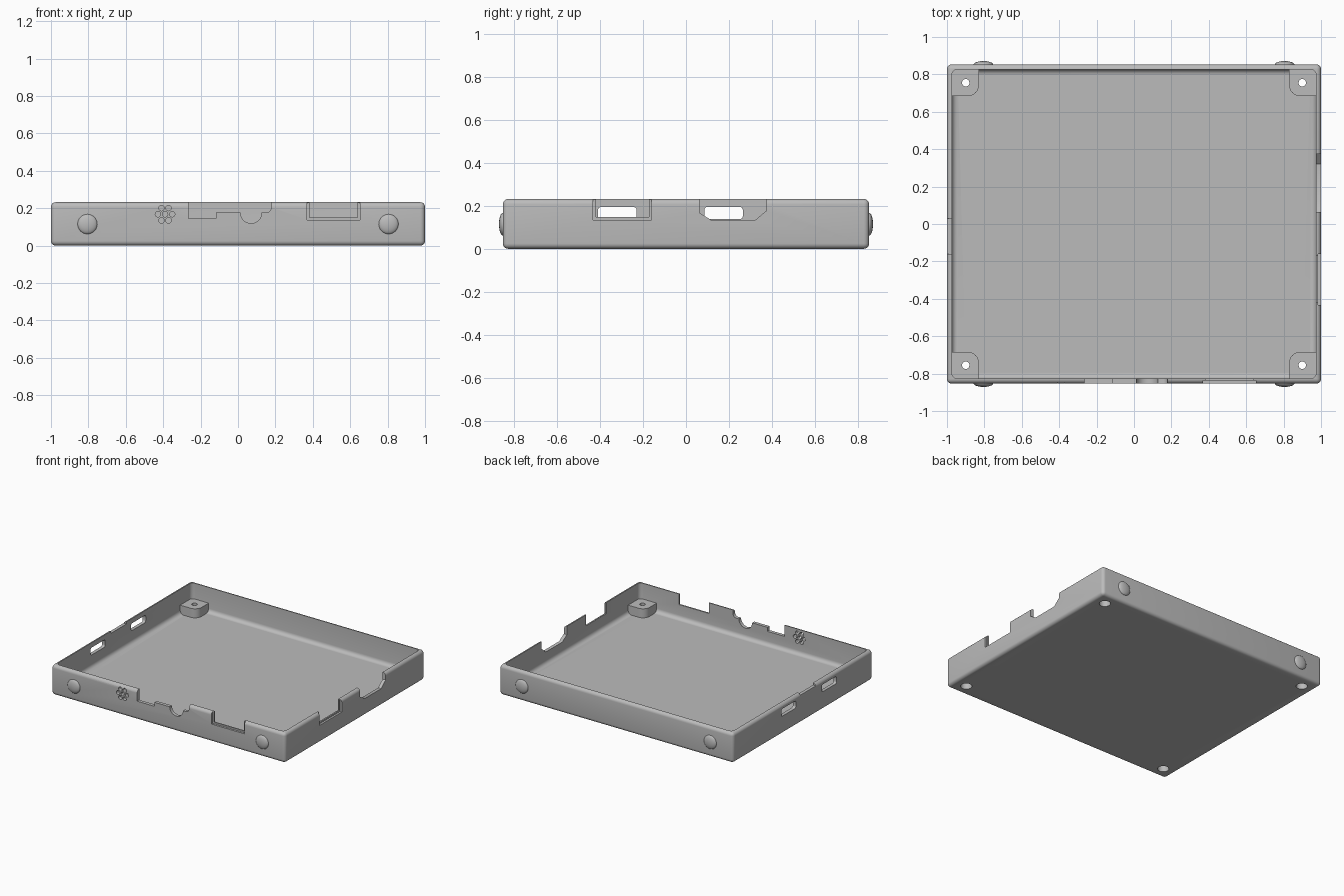
import bpy, bmesh
from math import pi, sin, cos

old = bpy.data.objects.get("Cube")
if old:
    bpy.data.objects.remove(old, do_unlink=True)

grey = bpy.data.materials.new("plain_grey")
grey.use_nodes = True
grey.diffuse_color = (0.5, 0.5, 0.5, 1)
grey.node_tree.nodes["Principled BSDF"].inputs["Base Color"].default_value = (0.5, 0.5, 0.5, 1)

TOP, WX, WY = 0.232, 1.0, 0.853
WALL, FLOOR = 0.026, 0.04


def finish(name, bm):
    bmesh.ops.recalc_face_normals(bm, faces=bm.faces)
    mesh = bpy.data.meshes.new(name)
    bm.to_mesh(mesh)
    bm.free()
    mesh.materials.append(grey)
    ob = bpy.data.objects.new(name, mesh)
    bpy.context.collection.objects.link(ob)
    return ob


def tray_block(name, hx, hy, z0, z1, radius):
    """Box with every edge rounded except those of the top face."""
    bm = bmesh.new()
    bmesh.ops.create_cube(bm, size=2)
    for v in bm.verts:
        v.co = (v.co.x * hx, v.co.y * hy, z1 if v.co.z > 0 else z0)
    edges = [e for e in bm.edges if min(v.co.z for v in e.verts) < z1]
    bmesh.ops.bevel(bm, geom=edges, offset=radius, segments=5, profile=0.5, affect='EDGES')
    return finish(name, bm)


def prism(name, outline, axis, a, b):
    """Extrude a 2D outline along an axis from a to b."""
    place = {'x': lambda u, v, w: (w, u, v),
             'y': lambda u, v, w: (u, w, v),
             'z': lambda u, v, w: (u, v, w)}[axis]
    bm = bmesh.new()
    rings = [[bm.verts.new(place(u, v, w)) for u, v in outline] for w in (a, b)]
    n = len(outline)
    for ring in rings:
        bm.faces.new(ring)
    for i in range(n):
        j = (i + 1) % n
        bm.faces.new((rings[0][i], rings[0][j], rings[1][j], rings[1][i]))
    return finish(name, bm)


def arc(cu, cv, r, start, end, n):
    return [(cu + r * cos(start + (end - start) * i / n),
             cv + r * sin(start + (end - start) * i / n)) for i in range(n + 1)]


def circle(cu, cv, r, n=20):
    return arc(cu, cv, r, 0, 2 * pi, n)[:-1]


def rounded(u0, u1, v0, v1, r):
    pts = []
    for k, (u, v) in enumerate([(u1 - r, v1 - r), (u0 + r, v1 - r),
                                (u0 + r, v0 + r), (u1 - r, v0 + r)]):
        pts += arc(u, v, r, k * pi / 2, (k + 1) * pi / 2, 4)
    return pts


def cut(ob, cutter, keep=False):
    mod = ob.modifiers.new("cut", 'BOOLEAN')
    mod.operation = 'DIFFERENCE'
    mod.solver = 'EXACT'
    mod.object = cutter
    bpy.context.view_layer.objects.active = ob
    bpy.ops.object.modifier_apply(modifier=mod.name)
    if not keep:
        bpy.data.objects.remove(cutter, do_unlink=True)


def smooth(ob):
    bpy.ops.object.select_all(action='DESELECT')
    ob.select_set(True)
    bpy.context.view_layer.objects.active = ob
    bpy.ops.object.shade_smooth_by_angle(angle=0.6)


# Open tray
tray = tray_block("tray", WX, WY, 0, TOP, 0.025)
cut(tray, tray_block("cavity", WX - WALL, WY - WALL, FLOOR, 0.5, 0.03))

HIGH = 0.3  # cutters for open notches reach above the rim


def side_cut(outline, axis, sign, inner=0.8, outer=1.1):
    cut(tray, prism("side_cutter", outline, axis, sign * inner, sign * outer))


# Front: port notch with a round dip
port = [(-0.265, HIGH), (-0.265, 0.145), (-0.117, 0.145), (-0.117, 0.176)]
port += arc(0.07, 0.176, 0.057, pi, 2 * pi, 12)
port += arc(0.15, 0.204, 0.028, -pi / 2, 0, 5) + [(0.178, HIGH)]
side_cut(port, 'y', -1)


# Stepped notches: a through opening inside a slightly larger outer recess
def stepped_notch(u0, u1, v, axis, sign, face):
    for grow, inner in ((0, face - 0.1), (0.012, face - 0.015)):
        lo, hi = u0 - grow, u1 + grow
        box = [(lo, HIGH), (lo, v - grow), (hi, v - grow), (hi, HIGH)]
        side_cut(box, axis, sign, inner, 1.1)


stepped_notch(0.382, 0.64, 0.15, 'y', -1, WY)
stepped_notch(-0.42, -0.172, 0.147, 'x', 1, WX)

# Left side: chamfered connector notch
side_cut([(0.063, HIGH), (0.063, 0.168), (0.12, 0.132), (0.32, 0.132),
          (0.375, 0.178), (0.375, HIGH)], 'x', 1)

# Right side: two closed windows and a shallow dip in the rim
for y in (-0.32, 0.175):
    side_cut(rounded(y - 0.09, y + 0.09, 0.138, 0.195, 0.015), 'x', -1)
side_cut([(-0.16, HIGH), (-0.16, 0.215), (0.03, 0.215), (0.03, HIGH)], 'x', -1)

# Front: cluster of seven small vent holes
vents = [(-0.39, 0.168)] + circle(-0.39, 0.168, 0.038, 6)
for x, z in vents:
    side_cut(circle(x, z, 0.015, 12), 'y', -1)

# Corner bosses with screw holes, countersunk from below
for sx, xname in ((-1, "right"), (1, "left")):
    for sy, yname in ((-1, "front"), (1, "back")):
        outline = [(0.985, 0.685), (0.985, 0.84), (0.83, 0.84)]
        outline += arc(0.885, 0.74, 0.055, pi, 1.5 * pi, 6)
        boss = prism(f"{yname}_{xname}_boss", [(sx * x, sy * y) for x, y in outline],
                     'z', 0.03, 0.11)
        for r, z0, z1 in ((0.02, -0.1, 0.2), (0.04, -0.05, 0.065)):
            drill = prism("drill", circle(sx * 0.9, sy * 0.755, r), 'z', z0, z1)
            cut(tray, drill, keep=True)
            cut(boss, drill)
        smooth(boss)
smooth(tray)

# Shallow round bumps on the front and back walls
for sy, yname in ((-1, "front"), (1, "back")):
    for sx, xname in ((-1, "right"), (1, "left")):
        bm = bmesh.new()
        bmesh.ops.create_uvsphere(bm, u_segments=24, v_segments=16, radius=1)
        bmesh.ops.bisect_plane(bm, geom=bm.verts[:] + bm.edges[:] + bm.faces[:],
                               plane_co=(0, 0, 0), plane_no=(0, sy, 0), clear_inner=True)
        for v in bm.verts:
            v.co = (sx * 0.805 + v.co.x * 0.053, sy * (WY - 0.001) + v.co.y * 0.019,
                    0.115 + v.co.z * 0.053)
        smooth(finish(f"{yname}_{xname}_bump", bm))
